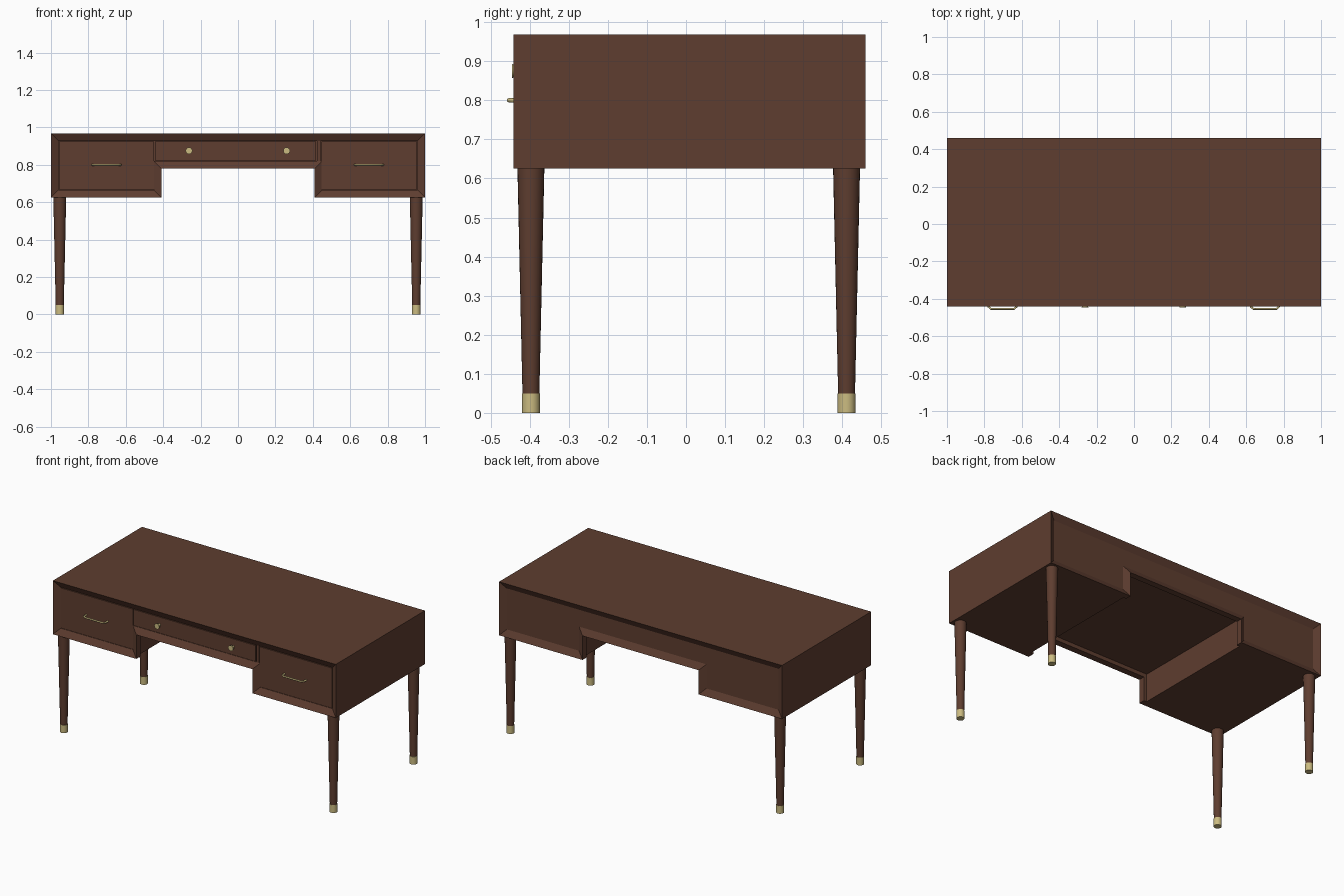
import bpy, bmesh, math
from mathutils import Matrix

if "Cube" in bpy.data.objects:
    bpy.data.objects.remove(bpy.data.objects["Cube"])


def material(name, rgb):
    m = bpy.data.materials.new(name)
    m.diffuse_color = (*rgb, 1)
    m.use_nodes = True
    m.node_tree.nodes["Principled BSDF"].inputs["Base Color"].default_value = m.diffuse_color
    return m


WOOD = material("walnut brown", (0.112, 0.047, 0.029))
BRASS = material("pale brass", (0.60, 0.50, 0.22))


def finish(name, bm, mat, smooth=False):
    bmesh.ops.recalc_face_normals(bm, faces=bm.faces)
    me = bpy.data.meshes.new(name)
    bm.to_mesh(me)
    bm.free()
    me.materials.append(mat)
    ob = bpy.data.objects.new(name, me)
    bpy.context.collection.objects.link(ob)
    if smooth:
        bpy.ops.object.select_all(action='DESELECT')
        ob.select_set(True)
        bpy.context.view_layer.objects.active = ob
        bpy.ops.object.shade_smooth_by_angle(angle=math.radians(35))
    return ob


def outline(inset, knee_x, knee_z):
    """Desk silhouette seen from the front, with the kneehole notch."""
    x, top, low = 1 - inset, 0.968 - inset, 0.626 + inset
    return [(-x, top), (x, top), (x, low), (knee_x, low), (knee_x, knee_z),
            (-knee_x, knee_z), (-knee_x, low), (-x, low)]


def prism(name, pts, y0, y1, mat=WOOD):
    """Extrude an xz outline from y0 to y1."""
    bm = bmesh.new()
    face = bm.faces.new([bm.verts.new((x, y0, z)) for x, z in pts])
    ext = bmesh.ops.extrude_face_region(bm, geom=[face])
    moved = [v for v in ext["geom"] if isinstance(v, bmesh.types.BMVert)]
    bmesh.ops.translate(bm, verts=moved, vec=(0, y1 - y0, 0))
    return finish(name, bm, mat)


def rect(x0, x1, z0, z1):
    return [(x0, z0), (x1, z0), (x1, z1), (x0, z1)]


def frame(name, y_face, y_inner, y_back):
    """Mitred picture-frame edge sloping in towards the recessed panel."""
    bm = bmesh.new()
    outer, inner = outline(0, 0.41, 0.78), outline(0.04, 0.45, 0.82)
    loops = [[bm.verts.new((x, y, z)) for x, z in pts] for pts, y in
             ((outer, y_face), (inner, y_inner), (inner, y_back), (outer, y_back))]
    for i in range(4):
        a, b = loops[i], loops[(i + 1) % 4]
        for k in range(8):
            j = (k + 1) % 8
            bm.faces.new((a[k], a[j], b[j], b[k]))
    finish(name, bm, WOOD)


def cone(name, x, y, z0, z1, r0, r1, mat, sides=24, along_y=False):
    bm = bmesh.new()
    bmesh.ops.create_cone(bm, cap_ends=True, segments=sides, radius1=r0, radius2=r1,
                          depth=z1 - z0 if not along_y else abs(y[1] - y[0]))
    if along_y:
        bmesh.ops.rotate(bm, verts=bm.verts, matrix=Matrix.Rotation(math.pi / 2, 3, 'X'))
        bmesh.ops.translate(bm, verts=bm.verts, vec=(x, sum(y) / 2, (z0 + z1) / 2))
    else:
        bmesh.ops.translate(bm, verts=bm.verts, vec=(x, y, (z0 + z1) / 2))
    return finish(name, bm, mat, True)


# Carcass and its two mitred edge frames
prism("desk_carcass", outline(0, 0.43, 0.805), -0.40, 0.42)
frame("front_frame", -0.441, -0.418, -0.40)
frame("back_frame", 0.459, 0.437, 0.42)
prism("back_panel", outline(0.04, 0.45, 0.82), 0.42, 0.437)

# Drawer fronts, separated by narrow gaps
prism("left_drawer_front", rect(-0.957, -0.449, 0.669, 0.925), -0.42, -0.399)
prism("centre_drawer_front", rect(-0.443, 0.417, 0.823, 0.925), -0.42, -0.399)
prism("drawer_divider", rect(0.422, 0.442, 0.82, 0.928), -0.418, -0.399)
prism("right_drawer_front", rect(0.447, 0.957, 0.669, 0.925), -0.42, -0.399)

# Bar handles on the side drawers
for side, cx in (("left", -0.703), ("right", 0.70)):
    cu = bpy.data.curves.new(side + "_handle", 'CURVE')
    cu.dimensions = '3D'
    cu.bevel_depth = 0.0055
    cu.bevel_resolution = 2
    cu.use_fill_caps = True
    sp = cu.splines.new('POLY')
    path = [(-0.076, -0.418), (-0.075, -0.442), (-0.062, -0.4535),
            (0.062, -0.4535), (0.075, -0.442), (0.076, -0.418)]
    sp.points.add(len(path) - 1)
    for p, (x, y) in zip(sp.points, path):
        p.co = (cx + x, y, 0.80, 1)
    cu.materials.append(BRASS)
    ob = bpy.data.objects.new(side + "_handle", cu)
    bpy.context.collection.objects.link(ob)
    bpy.ops.object.select_all(action='DESELECT')
    ob.select_set(True)
    bpy.context.view_layer.objects.active = ob
    bpy.ops.object.convert(target='MESH')

# Round knobs on the centre drawer
for side, x in (("left", -0.262), ("right", 0.26)):
    cone(side + "_knob_stem", x, (-0.432, -0.418), 0.875, 0.875, 0.009, 0.009, BRASS, 16, True)
    cone(side + "_knob", x, (-0.446, -0.432), 0.875, 0.875, 0.014, 0.018, BRASS, 16, True)

# Tapered legs with brass feet
for end, y in (("front", -0.397), ("back", 0.411)):
    for side, x in (("left", -0.953), ("right", 0.953)):
        cone(f"{end}_{side}_leg", x, y, 0.045, 0.628, 0.0215, 0.0345, WOOD)
        cone(f"{end}_{side}_foot", x, y, 0.0, 0.05, 0.023, 0.023, BRASS)
